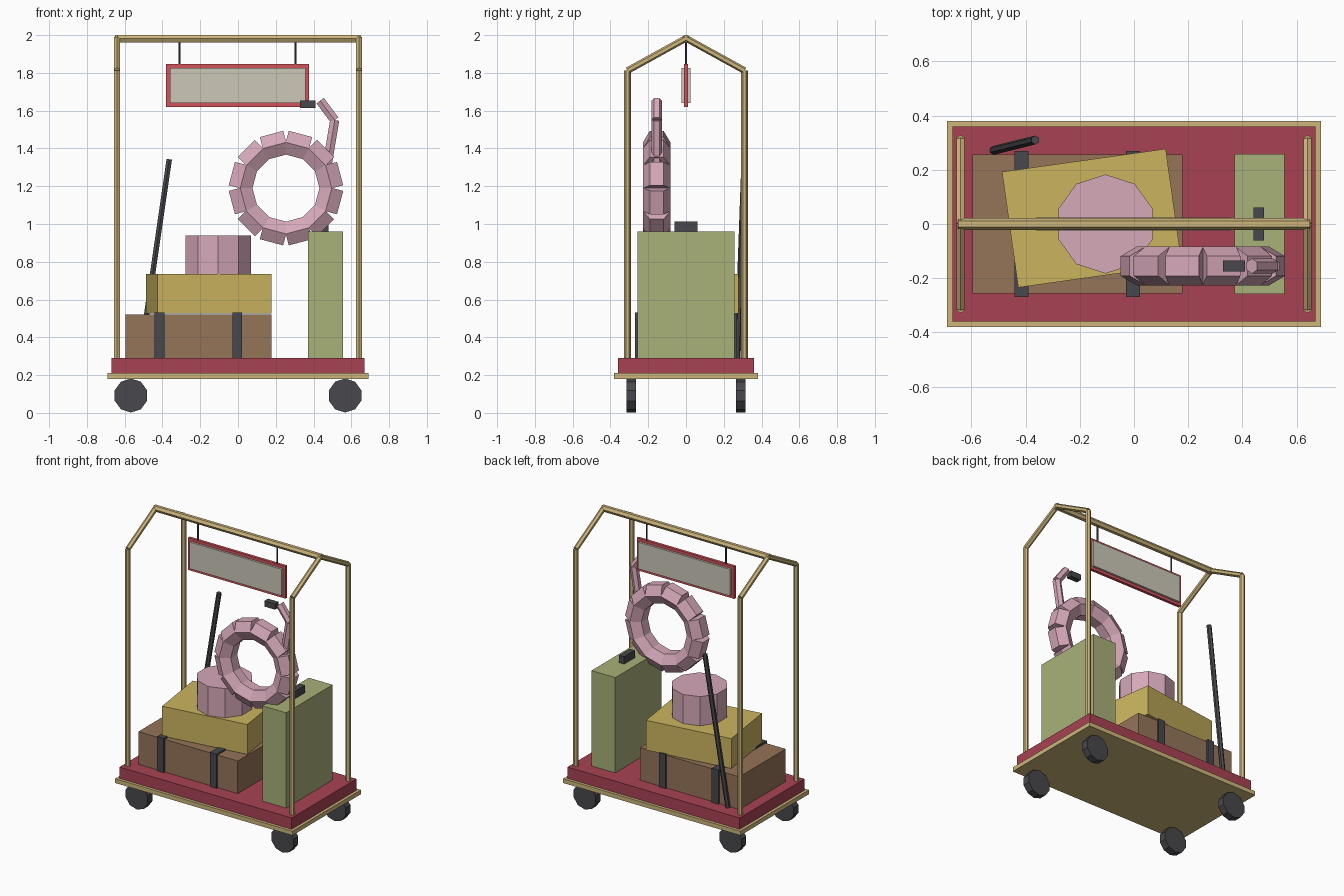
import bpy
import math
from mathutils import Vector, Matrix

old = bpy.data.objects.get("Cube")
if old:
    bpy.data.objects.remove(old, do_unlink=True)


def material(name, hex_code):
    """Flat material from an sRGB hex code, stored as linear values."""
    channels = [int(hex_code[i:i + 2], 16) / 255 for i in (0, 2, 4)]
    linear = [c / 12.92 if c < 0.04 else ((c + 0.055) / 1.055) ** 2.4 for c in channels]
    mat = bpy.data.materials.new(name)
    mat.use_nodes = True
    mat.diffuse_color = (*linear, 1)
    mat.node_tree.nodes["Principled BSDF"].inputs["Base Color"].default_value = (*linear, 1)
    return mat


brass = material("brass", "CDB67C")
carpet = material("carpet_red", "A84253")
sign_red = material("sign_red", "D2525A")
cream = material("sign_cream", "CCC8B9")
brown = material("brown_leather", "957459")
mustard = material("mustard", "CBB45F")
green = material("sage_green", "A9B178")
pink = material("pink", "D6A8B9")
black = material("dark_rubber", "48484D")


def finish(name, mat):
    obj = bpy.context.object
    obj.name = name
    obj.data.name = name
    obj.data.materials.append(mat)
    return obj


def box(name, mat, low, high, turn=0):
    """Box between two corners, optionally turned about its own z axis."""
    low, high = Vector(low), Vector(high)
    bpy.ops.mesh.primitive_cube_add(size=1, location=(low + high) / 2)
    obj = finish(name, mat)
    obj.scale = high - low
    obj.rotation_euler.z = math.radians(turn)
    return obj


def rod(name, mat, start, end, radius, sides=6, corner=(0, 1, 0)):
    """Straight faceted rod with one of its edges facing the corner direction."""
    start, end = Vector(start), Vector(end)
    z = (end - start).normalized()
    x = Vector(corner).cross(z).normalized()
    y = z.cross(x)
    bpy.ops.mesh.primitive_cylinder_add(vertices=sides, radius=radius, depth=(end - start).length)
    obj = finish(name, mat)
    turn = Matrix((x, y, z)).transposed().to_4x4()
    obj.matrix_world = Matrix.Translation((start + end) / 2) @ turn
    return obj


# Platform
box("platform_plate", brass, (-0.69, -0.38, 0.18), (0.69, 0.38, 0.21))
box("carpet_deck", carpet, (-0.67, -0.36, 0.21), (0.67, 0.36, 0.29))

# Wheels, posts and sloping roof rails
for x_side, x_name in ((-1, "right"), (1, "left")):
    for y_side, y_name in ((-1, "front"), (1, "back")):
        label = y_name + "_" + x_name
        wx, wy, px = x_side * 0.567, y_side * 0.29, x_side * 0.64
        rod("wheel_" + label, black, (wx, wy - 0.026, 0.092), (wx, wy + 0.026, 0.092),
            0.09, 10, (0, 0, 1))
        eave = (px, y_side * 0.31, 1.812)
        rod("post_" + label, brass, (px, y_side * 0.31, 0.29), eave, 0.0175)
        rod("roof_rail_" + label, brass, eave, (px, 0, 1.983), 0.0175)
rod("ridge_rail", brass, (-0.65, 0, 1.981), (0.65, 0, 1.981), 0.022)

# Hanging sign
box("sign_frame", sign_red, (-0.382, -0.01, 1.62), (0.376, 0.01, 1.847))
box("sign_panel", cream, (-0.361, -0.024, 1.64), (0.357, 0.024, 1.827))
for x in (-0.31, 0.305):
    rod("sign_hanger", black, (x, 0, 1.84), (x, 0, 1.975), 0.006)

# Brown trunk with straps
box("trunk", brown, (-0.595, -0.257, 0.29), (0.178, 0.257, 0.52))
for x in (-0.415, -0.004):
    box("trunk_strap", black, (x - 0.026, -0.27, 0.29), (x + 0.026, 0.27, 0.531))

# Mustard case lying askew, with a round hat box on top
box("mustard_case", mustard, (-0.46, -0.194, 0.525), (0.15, 0.237, 0.735), 8)
rod("hat_box", pink, (-0.105, 0, 0.735), (-0.105, 0, 0.94), 0.183, 10)

# Upright green case
box("green_case", green, (0.37, -0.258, 0.29), (0.555, 0.258, 0.96))
box("green_case_handle", black, (0.44, -0.06, 0.96), (0.48, 0.06, 1.012))

# Swim ring made of straight segments
ring_y = -0.155
center = Vector((0.254, ring_y, 1.19))
for i in range(12):
    a = math.radians(15 + 30 * i)
    middle = center + 0.234 * Vector((math.cos(a), 0, math.sin(a)))
    half = 0.064 * Vector((-math.sin(a), 0, math.cos(a)))
    rod("swim_ring_segment", pink, middle - half, middle + half, 0.0725)

# Neck and beak of the swim ring
neck_bend = (0.512, ring_y, 1.55)
rod("neck_lower", pink, (0.472, ring_y, 1.31), neck_bend, 0.028)
rod("neck_upper", pink, neck_bend, (0.435, ring_y, 1.653), 0.028)
box("beak", black, (0.328, ring_y - 0.02, 1.615), (0.41, ring_y + 0.02, 1.655))

# Leaning umbrella
rod("umbrella", black, (-0.517, 0.272, 0.29), (-0.364, 0.31, 1.342), 0.0165)
